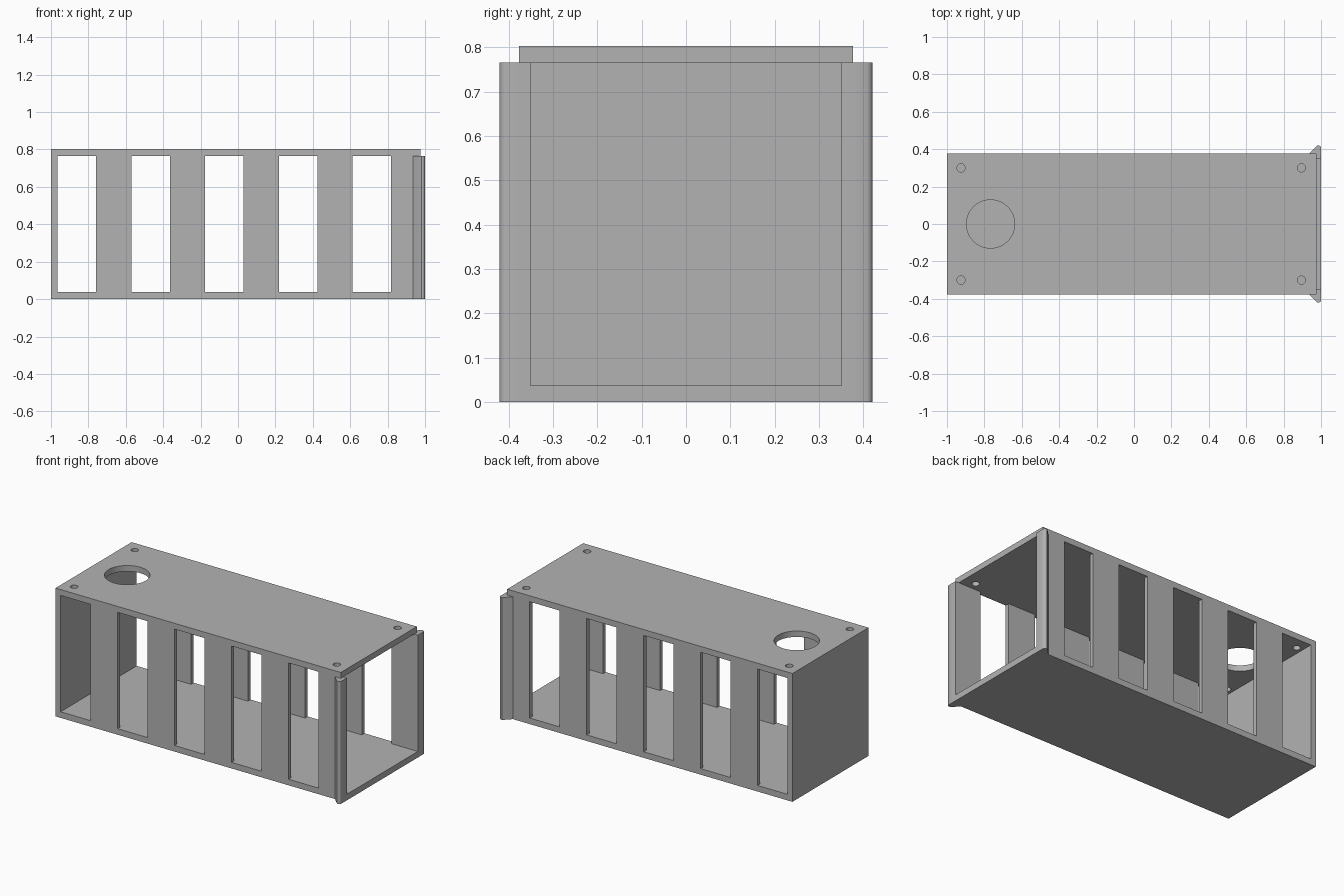
import bpy
import bmesh
from math import radians

default = bpy.data.objects.get("Cube")
if default:
    bpy.data.objects.remove(default, do_unlink=True)

grey = bpy.data.materials.new("plain grey")
grey.use_nodes = True
GREY = (0.45, 0.45, 0.45, 1)
grey.diffuse_color = GREY
grey.node_tree.nodes["Principled BSDF"].inputs["Base Color"].default_value = GREY

LENGTH, HALF_W, HEIGHT = 1.0, 0.376, 0.803
INNER_W, FLOOR, CEILING = 0.35, 0.038, 0.766
LID_END = 0.975


def make_object(name, bm):
    bmesh.ops.recalc_face_normals(bm, faces=bm.faces)
    mesh = bpy.data.meshes.new(name)
    bm.to_mesh(mesh)
    bm.free()
    mesh.materials.append(grey)
    obj = bpy.data.objects.new(name, mesh)
    bpy.context.collection.objects.link(obj)
    return obj


def box(name, x, y, z):
    bm = bmesh.new()
    bmesh.ops.create_cube(bm, size=1)
    for v in bm.verts:
        for i, span in enumerate((x, y, z)):
            v.co[i] = span[0] if v.co[i] < 0 else span[1]
    return make_object(name, bm)


def cylinder(name, x, y, radius, sides):
    bm = bmesh.new()
    bmesh.ops.create_cone(bm, cap_ends=True, segments=sides,
                          radius1=radius, radius2=radius, depth=0.2)
    bmesh.ops.translate(bm, verts=bm.verts, vec=(x, y, HEIGHT))
    return make_object(name, bm)


def prism(name, outline, z0, z1):
    bm = bmesh.new()
    face = bm.faces.new([bm.verts.new((x, y, z0)) for x, y in outline])
    top = bmesh.ops.extrude_face_region(bm, geom=[face])["geom"]
    verts = [g for g in top if isinstance(g, bmesh.types.BMVert)]
    bmesh.ops.translate(bm, verts=verts, vec=(0, 0, z1 - z0))
    return make_object(name, bm)


def combine(target, other, operation):
    other.hide_render = True
    mod = target.modifiers.new(operation.title(), 'BOOLEAN')
    mod.operation, mod.solver, mod.object = operation, 'EXACT', other
    bpy.context.view_layer.objects.active = target
    bpy.ops.object.modifier_apply(modifier=mod.name)
    bpy.data.objects.remove(other, do_unlink=True)


# Hollow case, open at the +x end, with a slightly shorter lid
case = box("vented_case", (-LENGTH, LENGTH), (-HALF_W, HALF_W), (0, HEIGHT))
combine(case, box("cavity", (-0.965, 1.2), (-INNER_W, INNER_W), (FLOOR, CEILING)), 'DIFFERENCE')
combine(case, box("lid_step", (LID_END, 1.2), (-0.5, 0.5), (CEILING, 1)), 'DIFFERENCE')

# Five tall windows through both side walls
for i in range(5):
    x = -0.965 + 0.3945 * i
    combine(case, box("window", (x, x + 0.206), (-0.5, 0.5), (FLOOR, CEILING)), 'DIFFERENCE')

# Large round opening and four screw holes in the lid
combine(case, cylinder("round_opening", -0.767, 0, 0.129, 64), 'DIFFERENCE')
for x in (-0.925, 0.895):
    for y in (-0.3, 0.3):
        combine(case, cylinder("screw_hole", x, y, 0.022, 24), 'DIFFERENCE')

# Rounded wedge lips along the open end
LIP = [(0.935, 0.365), (0.935, 0.376), (0.973, 0.414), (0.981, 0.42), (0.989, 0.42),
       (0.996, 0.416), (LENGTH, 0.408), (LENGTH, 0.365)]
for side in (-1, 1):
    lip = prism("lip", [(x, y * side) for x, y in LIP], 0, CEILING)
    combine(case, lip, 'UNION')

bpy.ops.object.select_all(action='DESELECT')
case.select_set(True)
bpy.context.view_layer.objects.active = case
bpy.ops.object.shade_smooth_by_angle(angle=radians(35))
